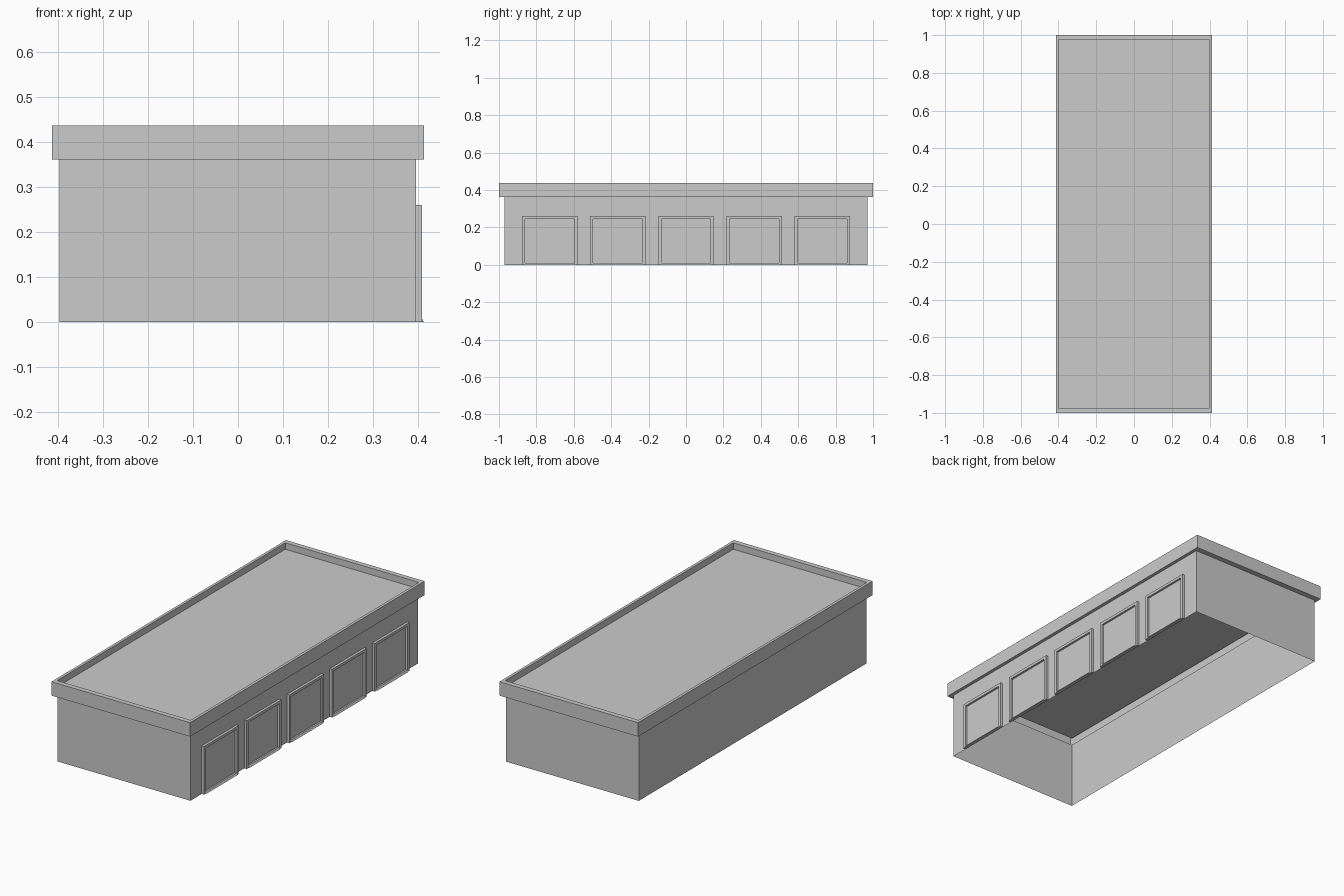
import bpy
import bmesh

cube = bpy.data.objects.get("Cube")
if cube:
    bpy.data.objects.remove(cube, do_unlink=True)

grey = bpy.data.materials.new("light_grey")
grey.use_nodes = True
colour = (0.6, 0.6, 0.6, 1)
grey.diffuse_color = colour
grey.node_tree.nodes["Principled BSDF"].inputs["Base Color"].default_value = colour


def finish(name, bm):
    mesh = bpy.data.meshes.new(name)
    bm.to_mesh(mesh)
    bm.free()
    mesh.materials.append(grey)
    obj = bpy.data.objects.new(name, mesh)
    bpy.context.collection.objects.link(obj)
    return obj


def ring(bm, x0, x1, y, z):
    corners = ((x0, -y), (x1, -y), (x1, y), (x0, y))
    return [bm.verts.new((cx, cy, z)) for cx, cy in corners]


def bridge(bm, a, b):
    n = len(a)
    for i in range(n):
        j = (i + 1) % n
        bm.faces.new((a[i], a[j], b[j], b[i]))


def prism(name, start, end):
    """Solid between two matching outlines."""
    bm = bmesh.new()
    a = [bm.verts.new(p) for p in start]
    b = [bm.verts.new(p) for p in end]
    bm.faces.new(a)
    bm.faces.new(b)
    bridge(bm, a, b)
    bmesh.ops.recalc_face_normals(bm, faces=bm.faces)
    return finish(name, bm)


WALL_L, WALL_R, WALL_Y = -0.398, 0.396, 0.971
EAVE, DECK, TOP = 0.362, 0.402, 0.437

# Walls, overhanging parapet and sunken roof deck as one shell open below
bm = bmesh.new()
rings = [
    ring(bm, WALL_L, WALL_R, WALL_Y, 0),
    ring(bm, WALL_L, WALL_R, WALL_Y, EAVE),
    ring(bm, -0.414, 0.414, 1, EAVE),
    ring(bm, -0.414, 0.414, 1, TOP),
    ring(bm, -0.399, 0.399, 0.973, TOP),
    ring(bm, -0.399, 0.399, 0.973, DECK),
]
for low, high in zip(rings, rings[1:]):
    bridge(bm, low, high)
bm.faces.new(rings[-1])
finish("building_shell", bm)

# Five garage doors along the left side
OUT, IN = 0.148, 0.132
HEAD, LINTEL = 0.26, 0.245
FACE = 0.41
for k in range(5):
    yc = (k - 2) * 0.364
    arch = [(-OUT, 0), (-OUT, HEAD), (OUT, HEAD), (OUT, 0),
            (IN, 0), (IN, LINTEL), (-IN, LINTEL), (-IN, 0)]
    prism(f"door_frame_{k + 1}",
          [(WALL_R, yc + y, z) for y, z in arch],
          [(FACE, yc + y, z) for y, z in arch])

    leaf = [(-IN, 0), (-IN, LINTEL), (IN, LINTEL), (IN, 0)]
    prism(f"door_panel_{k + 1}",
          [(WALL_R, yc + y, z) for y, z in leaf],
          [(WALL_R + 0.003, yc + y, z) for y, z in leaf])

    # Sloping threshold
    sill = [(WALL_R, 0), (0.414, 0), (FACE - 0.002, 0.01), (WALL_R, 0.01)]
    prism(f"door_sill_{k + 1}",
          [(x, yc - IN, z) for x, z in sill],
          [(x, yc + IN, z) for x, z in sill])
